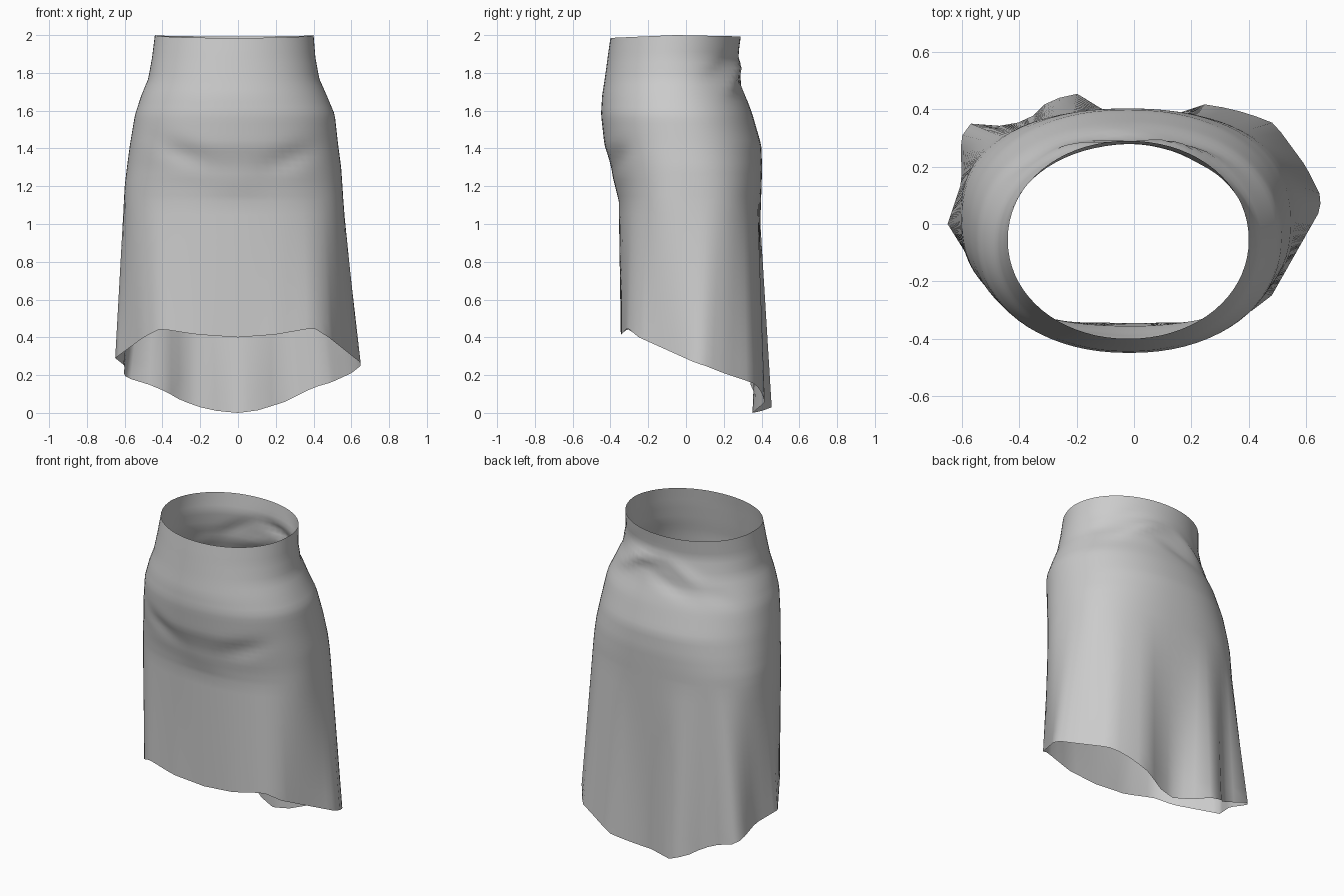
import bpy, bmesh
from math import sin, cos, pi, exp, atan2, copysign

if "Cube" in bpy.data.objects:
    bpy.data.objects.remove(bpy.data.objects["Cube"])

N = 72          # points round the skirt
Z_HIP = 1.12    # below this the cloth hangs straight to the hem

# Body sections: z, x left, x right, y front, y back, squareness
SECTIONS = [
    (2.00, -.440, .400, -.400, .290, 2.05),
    (1.88, -.455, .410, -.415, .275, 2.05),
    (1.77, -.475, .430, -.430, .290, 2.1),
    (1.68, -.512, .470, -.444, .315, 2.1),
    (1.58, -.545, .512, -.450, .352, 2.15),
    (1.42, -.572, .530, -.432, .398, 2.2),
    (1.30, -.588, .546, -.393, .403, 2.3),
    (1.20, -.600, .553, -.366, .400, 2.4),
    (Z_HIP, -.604, .558, -.354, .397, 2.45),
]

# Hem outline, going round from the left side across the front
HEM = [
    (-.65, 0, .29), (-.50, -.24, .40), (-.41, -.31, .445), (-.22, -.343, .415),
    (0, -.345, .40), (.20, -.343, .415), (.40, -.31, .45), (.48, -.25, .40),
    (.65, .05, .265), (.65, .10, .25), (.60, .20, .21), (.49, .35, .16),
    (.40, .385, .135), (.32, .405, .095), (.24, .418, .055), (.10, .365, .012),
    (0, .352, 0), (-.11, .40, .01), (-.20, .455, .03), (-.30, .43, .065),
    (-.36, .37, .10), (-.44, .34, .14), (-.57, .35, .18), (-.605, .30, .20),
    (-.60, .15, .25),
]


def lerp(a, b, t):
    return tuple(p + (q - p) * t for p, q in zip(a, b))


def hem_angle(p):
    return atan2(p[1] / .4, p[0] / .65) % (2 * pi)


hem_sorted = sorted((hem_angle(p), p) for p in HEM)
hem_sorted = ([(hem_sorted[-1][0] - 2 * pi, hem_sorted[-1][1])] + hem_sorted
              + [(hem_sorted[0][0] + 2 * pi, hem_sorted[0][1])])


def hem_point(u):
    for (a, p), (b, q) in zip(hem_sorted, hem_sorted[1:]):
        if a <= u <= b:
            return lerp(p, q, (u - a) / (b - a))


def section(z):
    for s, e in zip(SECTIONS, SECTIONS[1:]):
        if z >= e[0]:
            return lerp(s, e, (s[0] - z) / (s[0] - e[0]))
    return SECTIONS[-1]


def fold(x, z, x0, z0, slope, length, width):
    """Height of one slanted crease, from 0 to 1."""
    d = z - z0 - slope * (x - x0)
    return exp(-(d / width) ** 2 - ((x - x0) / length) ** 2)


def body_point(u, z):
    _, xl, xr, yf, yb, n = section(z)
    c, s = cos(u), sin(u)
    x = (xl + xr) / 2 + (xr - xl) / 2 * copysign(abs(c) ** (2 / n), c)
    y = (yf + yb) / 2 + (yb - yf) / 2 * copysign(abs(s) ** (2 / n), s)
    # Belly: a U-shaped crease on the front
    if s < 0:
        dip = fold(x, z, .30, 1.36, .35, .14, .06) + fold(x, z, -.30, 1.38, -.35, .14, .06)
        y += -s * (.020 * dip - .010 * fold(x, z, 0, 1.22, 0, .12, .08))
    # Gathers above the seat on the back
    else:
        for x0, z0, k, h in ((-.24, 1.75, .5, .022), (-.08, 1.70, .3, -.015),
                             (.22, 1.76, -.5, .022), (.10, 1.82, -.2, .015),
                             (.34, 1.80, -.6, -.016), (-.36, 1.68, .6, -.015)):
            y += s * h * fold(x, z, x0, z0, k, .13, .035)
    # Waist edge dips slightly at the front
    if z > 1.9:
        z += (z - 1.9) / .1 * (-.015 * max(0, -s) - .007 * max(0, s))
    return x, y, z


# Rows of points from the waist to the hem
angles = [2 * pi * i / N for i in range(N)]
rows = []
BODY_ROWS, DROP_ROWS = 30, 10
for j in range(BODY_ROWS + 1):
    z = 2 + (Z_HIP - 2) * j / BODY_ROWS
    rows.append([body_point(u, z) for u in angles])
hip = rows[-1]
for j in range(1, DROP_ROWS + 1):
    t = j / DROP_ROWS
    rows.append([lerp(hip[i], hem_point(u), t) for i, u in enumerate(angles)])

# Skirt: one open sheet of cloth
bm = bmesh.new()
rings = [[bm.verts.new(p) for p in row] for row in rows]
for top, low in zip(rings, rings[1:]):
    for i in range(N):
        k = (i + 1) % N
        bm.faces.new((top[i], low[i], low[k], top[k])).smooth = True
mesh = bpy.data.meshes.new("skirt")
bm.to_mesh(mesh)
bm.free()
skirt = bpy.data.objects.new("skirt", mesh)
bpy.context.collection.objects.link(skirt)
